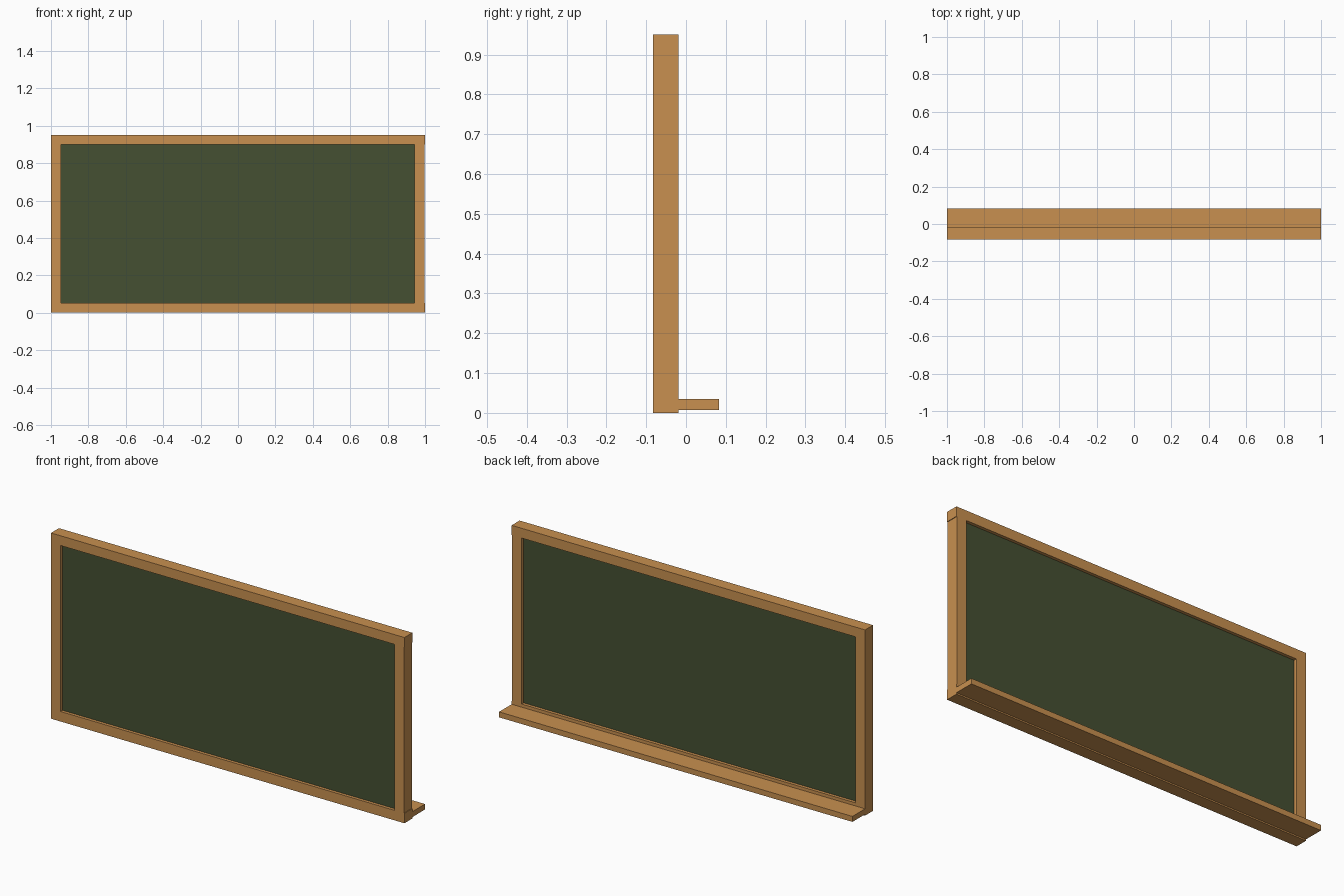
import bpy

if "Cube" in bpy.data.objects:
    bpy.data.objects.remove(bpy.data.objects["Cube"])


def material(name, color):
    m = bpy.data.materials.new(name)
    m.diffuse_color = (*color, 1)
    m.use_nodes = True
    m.node_tree.nodes["Principled BSDF"].inputs["Base Color"].default_value = m.diffuse_color
    return m


wood = material("wood", (0.58, 0.28, 0.08))
slate = material("slate", (0.06, 0.08, 0.032))


def box(name, x, y, z, mat):
    """Box from (min, max) ranges on each axis."""
    bpy.ops.mesh.primitive_cube_add(size=1, location=[sum(r) / 2 for r in (x, y, z)])
    ob = bpy.context.object
    ob.name = name
    ob.scale = [r[1] - r[0] for r in (x, y, z)]
    bpy.ops.object.transform_apply(location=False, rotation=False, scale=True)
    ob.data.materials.append(mat)
    return ob


FULL = (-1, 1)
DEPTH = (-0.083, -0.019)

# Top and bottom rails of the frame
box("top_rail", FULL, DEPTH, (0.9, 0.95), wood)
box("bottom_rail", FULL, DEPTH, (0, 0.051), wood)

# Side posts between the rails
box("left_post", (-1, -0.946), DEPTH, (0.051, 0.9), wood)
box("right_post", (0.943, 0.997), DEPTH, (0.051, 0.9), wood)

# Writing board, recessed on both faces
box("board", (-0.946, 0.943), (-0.067, -0.035), (0.051, 0.9), slate)

# Chalk tray
box("chalk_tray", FULL, (-0.019, 0.083), (0.007, 0.035), wood)
